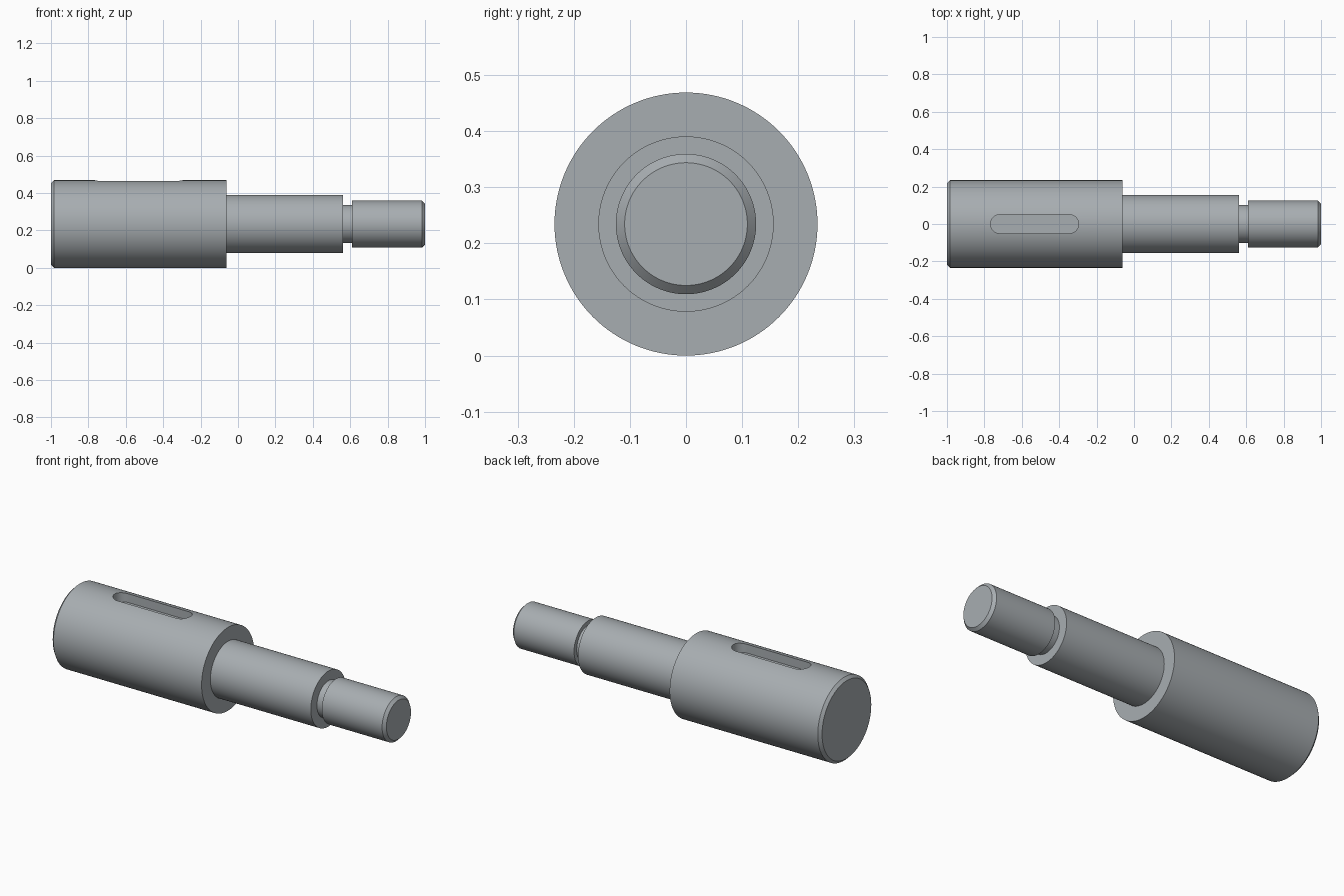
import bpy, bmesh, math

if "Cube" in bpy.data.objects:
    bpy.data.objects.remove(bpy.data.objects["Cube"])

U = 1 / 64          # base unit: the shaft is 128 units long
CZ = 15 * U         # height of the shaft axis
SEG = 128

steel = bpy.data.materials.new("steel grey")
steel.diffuse_color = (0.39, 0.42, 0.44, 1)
steel.use_nodes = True
steel.node_tree.nodes["Principled BSDF"].inputs["Base Color"].default_value = steel.diffuse_color


def make_object(name, bm):
    bmesh.ops.recalc_face_normals(bm, faces=bm.faces)
    mesh = bpy.data.meshes.new(name)
    bm.to_mesh(mesh)
    bm.free()
    mesh.materials.append(steel)
    obj = bpy.data.objects.new(name, mesh)
    bpy.context.collection.objects.link(obj)
    return obj


# Stepped shaft: (x, radius) profile turned about the x axis
profile = [(-64, 14), (-63, 15), (-4, 15), (-4, 10), (36, 10),
           (36, 6.5), (39, 6.5), (39, 8), (63, 8), (64, 7)]
bm = bmesh.new()
rings = []
for x, r in profile:
    rings.append([bm.verts.new((x * U,
                                r * U * math.sin(2 * math.pi * i / SEG),
                                CZ + r * U * math.cos(2 * math.pi * i / SEG)))
                  for i in range(SEG)])
for a, b in zip(rings, rings[1:]):
    for i in range(SEG):
        j = (i + 1) % SEG
        bm.faces.new((a[i], a[j], b[j], b[i]))
bm.faces.new(rings[0])
bm.faces.new(rings[-1])
shaft = make_object("stepped_shaft", bm)

# Keyway cutter: round-ended slot sunk into the top of the thick section
slot_r, half_len, mid_x = 3.2 * U, 15.1 * U, -34 * U
floor_z = 2 * CZ - 3.5 * U
bm = bmesh.new()
outline = []
for side, start in ((1, -90), (-1, 90)):
    for k in range(17):
        a = math.radians(start + 180 * k / 16)
        outline.append(bm.verts.new((mid_x + side * (half_len - slot_r) + slot_r * math.cos(a),
                                     slot_r * math.sin(a), floor_z)))
base = bm.faces.new(outline)
top = bmesh.ops.extrude_face_region(bm, geom=[base])["geom"]
bmesh.ops.translate(bm, vec=(0, 0, 0.2),
                    verts=[v for v in top if isinstance(v, bmesh.types.BMVert)])
cutter = make_object("keyway_cutter", bm)
cutter.hide_render = True

# Cut the keyway, then smooth the round faces
cut = shaft.modifiers.new("keyway", 'BOOLEAN')
cut.operation = 'DIFFERENCE'
cut.solver = 'EXACT'
cut.object = cutter
bpy.context.view_layer.objects.active = shaft
shaft.select_set(True)
bpy.ops.object.modifier_apply(modifier=cut.name)
bpy.data.objects.remove(cutter)
bpy.ops.object.shade_smooth_by_angle(angle=math.radians(30))
